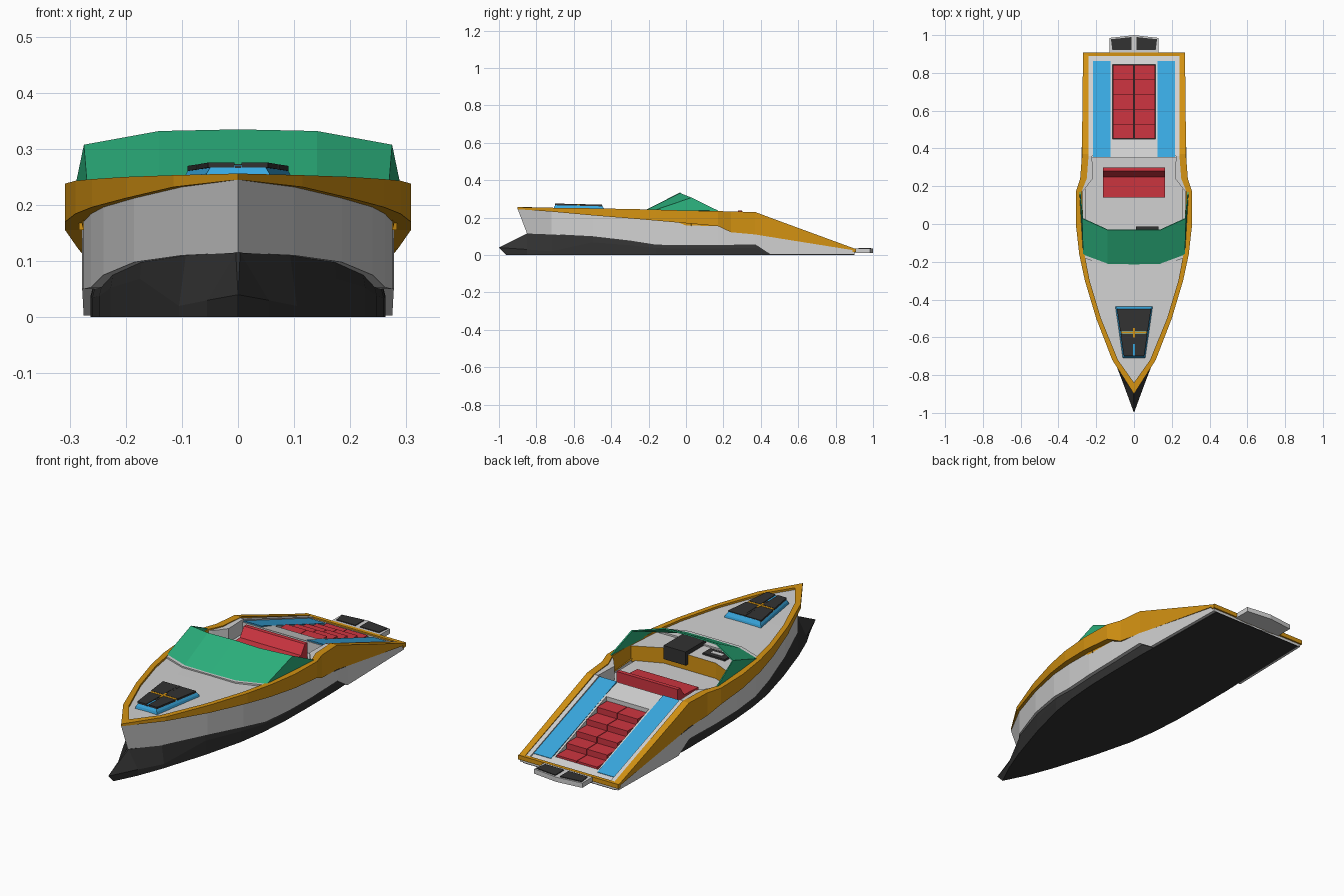
import bpy, bmesh

if "Cube" in bpy.data.objects:
    bpy.data.objects.remove(bpy.data.objects["Cube"])

def material(name, rgb):
    m = bpy.data.materials.new(name)
    m.diffuse_color = (*rgb, 1)
    m.use_nodes = True
    m.node_tree.nodes["Principled BSDF"].inputs["Base Color"].default_value = m.diffuse_color
    return m

GREY = material("light grey", (0.64, 0.64, 0.64))
BLACK = material("charcoal", (0.032, 0.032, 0.032))
ORANGE = material("amber", (0.66, 0.29, 0.006))
RED = material("red", (0.62, 0.036, 0.052))
BLUE = material("sky blue", (0.04, 0.39, 0.74))
GREEN = material("green", (0.024, 0.43, 0.2))

def finish(name, bm, mat, thick=0):
    bmesh.ops.remove_doubles(bm, verts=bm.verts, dist=1e-5)
    bmesh.ops.dissolve_degenerate(bm, edges=bm.edges, dist=1e-5)
    bmesh.ops.recalc_face_normals(bm, faces=bm.faces)
    me = bpy.data.meshes.new(name)
    bm.to_mesh(me)
    bm.free()
    me.materials.append(mat)
    ob = bpy.data.objects.new(name, me)
    bpy.context.collection.objects.link(ob)
    if thick:
        s = ob.modifiers.new("thickness", 'SOLIDIFY')
        s.thickness, s.offset = thick, 0
    return ob

def loft(name, rows, mat, thick=0, mirror=True, cap_end=False):
    """Skin open rows of points; mirrored across x = 0."""
    bm = bmesh.new()
    for s in ((1, -1) if mirror else (1,)):
        vs = [[bm.verts.new((s * x, y, z)) for x, y, z in r] for r in rows]
        for a, b in zip(vs, vs[1:]):
            for i in range(len(a) - 1):
                bm.faces.new((a[i], a[i + 1], b[i + 1], b[i]))
        if cap_end:
            bm.faces.new(vs[-1])
    return finish(name, bm, mat, thick)

def solid(name, rings, mat):
    """Closed solid through rings of points, capped at both ends."""
    bm = bmesh.new()
    vs = [[bm.verts.new(p) for p in r] for r in rings]
    for a, b in zip(vs, vs[1:]):
        for i in range(len(a)):
            j = (i + 1) % len(a)
            bm.faces.new((a[i], a[j], b[j], b[i]))
    bm.faces.new(vs[0])
    bm.faces.new(vs[-1])
    return finish(name, bm, mat)

def prism(name, pts, z0, z1, mat):
    """Upright prism; z0 and z1 are numbers or functions of y."""
    h = lambda z, y: z(y) if callable(z) else z
    return solid(name, [[(x, y, h(z, y)) for x, y in pts] for z in (z0, z1)], mat)

def box(name, x0, x1, y0, y1, z0, z1, mat):
    return prism(name, [(x0, y0), (x1, y0), (x1, y1), (x0, y1)], z0, z1, mat)

def rim_z(y):
    return 0.23 - 0.368 * max(0, y - 0.37)

# Stations: y, hull half width, waterline z, rim bottom z, rim outer, rim top z, rim inner
S = [(-.72, .10, .11, .232, .115, .253, .085),
     (-.5, .185, .098, .212, .2, .25, .175),
     (-.3, .24, .075, .196, .26, .246, .235),
     (-.16, .262, .053, .184, .29, .243, .262),
     (0, .275, .05, .17, .308, .238, .278),
     (.17, .278, .05, .155, .308, .235, .278),
     (.24, .278, .052, .122, .285, .233, .25),
     (.37, .278, .055, .11, .275, .23, .24),
     (.45, .275, .003, .097, .275, .2, .24),
     (.9, .265, .003, .025, .27, .035, .24)]

# Dark lower hull with pointed ram bow
low = [[(0, -.96, 0), (0, -.96, 0), (0, -1, .04), (0, -1, .04), (0, -1, .04)],
       [(0, -.85, 0), (.055, -.85, 0), (.055, -.85, .03), (.004, -.85, .115), (0, -.85, .115)]]
for y, w, zd, *_ in S:
    wd = .105 if y < -.7 else w * .945
    low.append([(0, y, 0), (wd, y, 0), (wd, y, min(zd * .5, .02) if y < -.6 else zd * .7),
                (w * .93, y, zd), (0, y, zd)])
loft("lower_hull", low, BLACK, cap_end=True)

# Grey upper hull
up = [[(0, -.85, .115), (0, -.85, .115), (0, -.9, .246)]]
up += [[(0, y, zd), (w, y, zd), (w, y, zo)] for y, w, zd, zo, *_ in S]
loft("upper_hull", up, GREY, cap_end=True)

# Amber gunwale band with inner wall
rim = [[(0, -.9, .245)] * 2 + [(0, -.9, .256), (0, -.84, .256), (0, -.84, .235)]]
for y, w, zd, zo, wo, zt, wi in S:
    depth = .08 if -.1 < y < .38 else .02
    rim.append([(w - .005, y, zo), (wo, y, zo), (wo, y, zt), (wi, y, zt), (wi, y, zt - depth)])
loft("gunwale", rim, ORANGE)
box("stern_rail", -.27, .27, .89, .908, .015, .036, ORANGE)

# Foredeck and the bulkhead below its rear edge
deck = [[(0, -.86, .247)] * 3]
deck += [[(0, y, zt - .008), (wi * .52, y, zt - .009), (wi + .01, y, zt - .01)]
         for y, w, zd, zo, wo, zt, wi in S[:4]]
edge = [(0, -.03, .236), (.14, -.03, .235), (.283, .03, .23)]
loft("foredeck", deck + [edge], GREY)
loft("dash_bulkhead", [edge, [(x, y, .155) for x, y, z in edge]], ORANGE)

# Cockpit floor, side coamings and bench seat
box("cockpit_floor", -.26, .26, -.06, .37, .145, .16, GREY)
for s, side in ((1, "right"), (-1, "left")):
    prism("coaming_" + side, [(s * x, y) for x, y in
          ((.285, .165), (.265, .18), (.218, .24), (.222, .36), (.255, .36), (.27, .24))],
          .155, .228, GREY)
bench = [(.14, .155), (.14, .19), (.25, .195), (.28, .239), (.3, .239), (.3, .155)]
solid("bench_seat", [[(x, y, z) for y, z in bench] for x in (-.165, .165)], RED)

# Dashboard console and instrument plate
box("helm_console", .01, .13, -.17, -.012, .19, .256, BLACK)
box("instrument_plate", -.16, -.04, -.13, -.07, .23, .243, BLACK)
box("instrument_inset", -.13, -.07, -.11, -.09, .243, .245, GREY)

# Wraparound windscreen, open at the back
bot = [(0, -.215, .238), (.14, -.212, .238), (.268, -.165, .238), (.286, .17, .236)]
top = [(0, -.03, .332), (.14, -.03, .329), (.272, .03, .306), (.286, .17, .238)]
loft("windscreen", [bot, top], GREEN, thick=.006)
base = [(.286, -.15), (.268, -.178), (.142, -.226), (-.142, -.226), (-.268, -.178), (-.286, -.15)]
prism("windscreen_base", base, .225, .242, GREY)

# Fore hatch: blue base, four dark panes, amber cross bars
def hatch_ring(g, z_front, z_rear):
    return [(-.06 + g, -.71 + g, z_front), (.06 - g, -.71 + g, z_front),
            (.1 - g, -.435 - g, z_rear), (-.1 + g, -.435 - g, z_rear)]
solid("hatch_base", [hatch_ring(0, .24, .235), hatch_ring(.004, .256, .25),
                     hatch_ring(.014, .272, .266)], BLUE)
def hatch_z(y):
    return .2725 - .024 * (y + .7)
for s in (1, -1):
    for k, (y0, y1) in enumerate(((-.7, -.583), (-.567, -.45))):
        hw = lambda y: .052 + .145 * (y + .71)
        prism("hatch_pane", [(s * .006, y0), (s * hw(y0), y0), (s * hw(y1), y1), (s * .006, y1)],
              lambda y: hatch_z(y) - .006, lambda y: hatch_z(y) + .003, BLACK)
box("hatch_bar_across", -.068, .068, -.581, -.569, .264, .2725, ORANGE)
box("hatch_bar_along", -.005, .005, -.6, -.55, .264, .273, ORANGE)
box("hatch_spine", -.005, .005, -.7, -.45, .258, .2705, BLACK)

# Sloping aft deck around the stair well
def aft(d):
    return lambda y: max(.004, rim_z(y) - d)
def slab(name, x0, x1, y0, y1, d0, d1, mat):
    return prism(name, [(x0, y0), (x1, y0), (x1, y1), (x0, y1)], aft(d0), aft(d1), mat)
slab("aft_deck_head", -.245, .245, .35, .45, .07, .013, GREY)
slab("aft_deck_foot", -.245, .245, .845, .895, .03, .01, GREY)
for s, side in ((1, "right"), (-1, "left")):
    slab("aft_deck_" + side, s * .115, s * .245, .45, .845, .06, .013, GREY)
    slab("side_pad_" + side, s * .125, s * .218, .355, .862, .014, .008, BLUE)
    slab("inner_trim_" + side, s * .218, s * .243, .36, .89, .02, .003, GREY)

# Red steps going down to the stern, two columns
n, y_a, y_b = 5, .452, .842
for i in range(n):
    y0 = y_a + (y_b - y_a) * i / n
    y1 = y_a + (y_b - y_a) * (i + 1) / n
    z = rim_z(y1) - .003
    for s, side in ((1, "right"), (-1, "left")):
        box("step_%d_%s" % (i + 1, side), s * .0015, s * .11, y0, y1, max(.005, z - .06), z, RED)

# Swim platform with two dark pads
prism("swim_platform", [(-.13, .9), (.13, .9), (.13, .985), (0, 1), (-.13, .985)], .012, .035, GREY)
for s, side in ((1, "right"), (-1, "left")):
    prism("platform_pad_" + side, [(s * .012, .922), (s * .115, .922), (s * .122, .978),
          (s * .012, .99)], .033, .039, BLACK)
